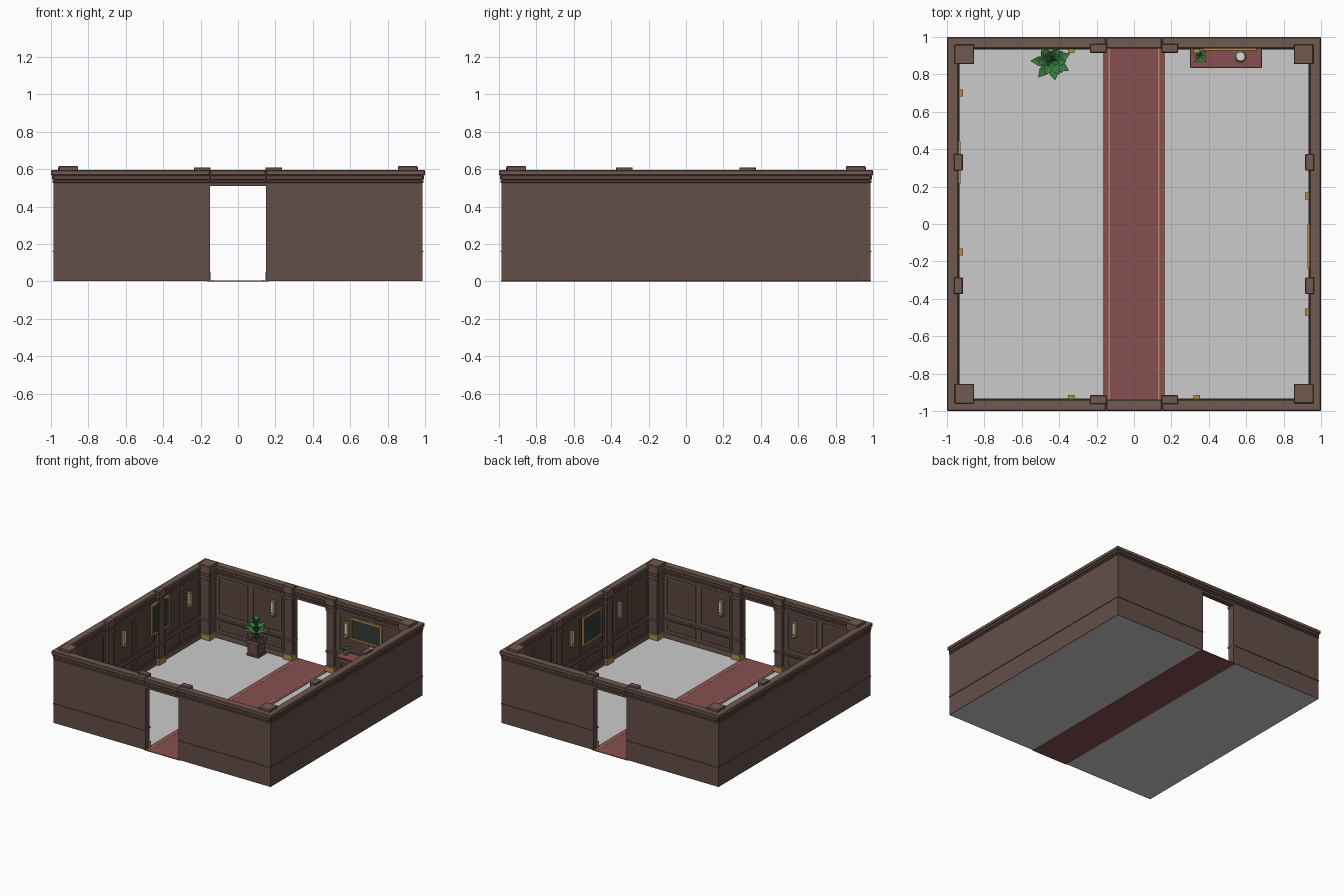
import bpy, math, random
from mathutils import Vector, Matrix

if "Cube" in bpy.data.objects:
    bpy.data.objects.remove(bpy.data.objects["Cube"])
random.seed(3)

def mat(name, c):
    m = bpy.data.materials.new(name)
    m.diffuse_color = (*c, 1)
    m.use_nodes = True
    m.node_tree.nodes["Principled BSDF"].inputs["Base Color"].default_value = m.diffuse_color
    return m

WALL = mat("dark_wood", (.125, .077, .064))
TRIM = mat("wood_trim", (.165, .1, .08))
PANEL = mat("panel_wood", (.105, .062, .05))
GOLD = mat("brass", (.42, .27, .08))
RED = mat("carpet_red", (.24, .08, .08))
STRIPE = mat("carpet_gold", (.45, .25, .12))
LEAF = mat("leaf_green", (.04, .2, .05))
SOIL = mat("soil", (.03, .02, .015))
CANVAS = mat("canvas", (.035, .045, .035))
CREAM = mat("cream_glass", (.75, .7, .55))

def mesh(name, verts, faces, m=None):
    me = bpy.data.meshes.new(name)
    me.from_pydata(verts, [], faces)
    if m: me.materials.append(m)
    o = bpy.data.objects.new(name, me)
    bpy.context.collection.objects.link(o)
    return o

def box(name, x0, x1, y0, y1, z0, z1, m, bevel=0, M=None):
    v = [Vector((x, y, z)) for z in (z0, z1) for x, y in ((x0, y0), (x1, y0), (x1, y1), (x0, y1))]
    if M: v = [M @ p for p in v]
    f = [(3, 2, 1, 0), (4, 5, 6, 7)] + [(i, (i + 1) % 4, (i + 1) % 4 + 4, i + 4) for i in range(4)]
    o = mesh(name, v, f, m)
    if bevel:
        b = o.modifiers.new("bevel", 'BEVEL')
        b.width, b.segments = bevel, 1
    return o

def lathe(name, prof, loc, m, n=16, M=Matrix()):
    # revolve (radius, height) pairs around a vertical axis
    v, f, L = [], [], len(prof)
    for r, z in prof:
        v += [M @ (Vector(loc) + Vector((r * math.cos(2 * math.pi * i / n), r * math.sin(2 * math.pi * i / n), z))) for i in range(n)]
    for k in range(L - 1):
        f += [(k * n + i, k * n + (i + 1) % n, (k + 1) * n + (i + 1) % n, (k + 1) * n + i) for i in range(n)]
    f += [tuple(reversed(range(n))), tuple(range((L - 1) * n, L * n))]
    return mesh(name, v, f, m)

def leaf(name, base, ang, length, rise, width):
    # folded pointed leaf that arches outwards
    d = Vector((math.cos(ang), math.sin(ang), 0))
    s = Vector((-d.y, d.x, 0))
    v = []
    for t, w in ((0, .15), (.35, .9), (.65, .8), (1, 0.02)):
        c = Vector(base) + d * length * t + Vector((0, 0, rise * (1.7 * t - .9 * t * t)))
        v += [c + s * width * w + Vector((0, 0, .25 * width * w)), c, c - s * width * w + Vector((0, 0, .25 * width * w))]
    f = [(k * 3 + j, k * 3 + j + 1, k * 3 + j + 4, k * 3 + j + 3) for k in range(3) for j in range(2)]
    return mesh(name, v, f, LEAF)

# floor and runner carpet
mesh("floor", [(-.985, -.985, .002), (.985, -.985, .002), (.985, .985, .002), (-.985, .985, .002)], [(0, 1, 2, 3)])
box("carpet", -.165, .165, -.99, .99, 0, .005, RED)
for s in (-1, 1):
    box("carpet_stripe", s * .132 - .005, s * .132 + .005, -.985, .985, .004, .0065, STRIPE)

IN, OUT = .945, .987   # inner and outer wall planes

def frame(name, M, u0, u1, z0, z1, w, d0, d1, m):
    # rectangular moulding on a wall, standing from depth d0 to d1
    for a, b, c, d in ((u0, u1, z0, z0 + w), (u0, u1, z1 - w, z1), (u0, u0 + w, z0 + w, z1 - w), (u1 - w, u1, z0 + w, z1 - w)):
        box(name, a, b, d0, d1, c, d, m, 0, M)

def wall_run(M, a, b):
    # one straight stretch of wall with its mouldings; wall faces inward from +y
    box("wall", a, b, IN, OUT, .003, .57, WALL, 0, M)
    box("outer_rail", a, b, OUT - .002, OUT + .005, .157, .163, WALL, 0, M)
    trims(M, a, b)
    box("baseboard", a, b, IN - .01, IN + .001, .003, .045, TRIM, .003, M)
    box("chair_rail", a, b, IN - .012, IN + .001, .157, .173, TRIM, .003, M)

def trims(M, a, b):
    box("cornice", a, b, .938, 1, .566, .596, TRIM, .005, M)
    box("cornice_step", a, b, IN - .004, .995, .545, .566, WALL, .003, M)
    box("cornice_bead", a, b, IN - .003, .992, .527, .54, WALL, .003, M)

def panels(M, a, b, n):
    w = (b - a) / n
    for i in range(n):
        u0, u1 = a + i * w + .02, a + (i + 1) * w - .02
        for name, z0, z1 in (("upper_panel", .195, .505), ("lower_panel", .06, .145)):
            frame(name + "_moulding", M, u0, u1, z0, z1, .01, IN - .007, IN + .001, TRIM)
            box(name, u0 + .01, u1 - .01, IN - .002, IN + .001, z0 + .01, z1 - .01, PANEL, 0, M)

def pilaster(M, u, half, y0, y1, top):
    # shaft with brass foot, collar and cap
    h = half - .008
    box("pilaster_shaft", u - h, u + h, y0 + .008, y1 - .008, .003, top - .01, WALL, .003, M)
    box("pilaster_foot", u - half, u + half, y0, y1 - .006, .003, .05, GOLD, .003, M)
    box("pilaster_collar", u - half + .003, u + half - .003, y0 + .003, y1 - .006, .157, .175, TRIM, .003, M)
    box("pilaster_capital", u - half + .003, u + half - .003, y0 + .003, y1 - .006, .5, .525, TRIM, .003, M)
    box("pilaster_cap", u - half, u + half, y0, y1, .55, top, TRIM, .004, M)

def sconce(M, u):
    box("sconce_plate", u - .02, u + .02, IN - .01, IN, .325, .45, GOLD, .003, M)
    box("sconce_cup", u - .018, u + .018, IN - .03, IN - .008, .325, .35, GOLD, .003, M)
    box("sconce_shade", u - .015, u + .015, IN - .027, IN - .009, .35, .442, CREAM, .004, M)
    box("sconce_top", u - .018, u + .018, IN - .03, IN - .008, .44, .447, GOLD, 0, M)

def painting(M, u0, u1, z0, z1):
    frame("painting_frame", M, u0, u1, z0, z1, .014, IN - .018, IN, GOLD)
    box("painting_canvas", u0 + .01, u1 - .01, IN - .01, IN, z0 + .01, z1 - .01, CANVAS, 0, M)

def rot(deg): return Matrix.Rotation(math.radians(deg), 4, 'Z')
BACK, LEFT, FRONT, RIGHT = rot(0), rot(90), rot(180), rot(270)

# front and back walls with doorways
for M in (BACK, FRONT):
    for a, b in ((-OUT, -.15), (.15, OUT)):
        wall_run(M, a, b)
    panels(M, -.86, -.24, 2)
    panels(M, .24, .86, 2)
    box("door_lintel", -.15, .15, IN, OUT, .51, .57, WALL, 0, M)
    trims(M, -.15, .15)
    for s in (-1, 1):
        pilaster(M, s * .191, .045, .915, .963, .61)
        sconce(M, s * .335)
# solid side walls
for M in (LEFT, RIGHT):
    wall_run(M, -OUT, OUT)
    for a, b in ((-.86, -.38), (-.28, .28), (.38, .86)):
        panels(M, a, b, 2)
    for s in (-1, 1):
        pilaster(M, s * .33, .045, .915, .963, .61)
# corner cornice blocks and corner pilasters
for M in (BACK, LEFT, FRONT, RIGHT):
    box("cornice_corner", .94, 1, .94, 1, .566, .596, TRIM, .005, M)
    pilaster(M, .907, .052, .855, .96, .616)
# wall u axis: left wall u = y, right wall u = -y
for y in (.70, -.15): sconce(LEFT, y)
for y in (.15, -.47): sconce(RIGHT, -y)
painting(LEFT, .215, .445, .27, .52)
painting(RIGHT, 0, .24, .27, .5)
painting(BACK, .37, .655, .32, .5)

# console table
box("table_top", .3, .685, .835, .942, .185, .2, RED, .003)
box("table_apron", .315, .67, .848, .935, .155, .186, TRIM)
for x in (.325, .66):
    for y in (.857, .925):
        box("table_leg", x - .01, x + .01, y - .01, y + .01, .003, .157, TRIM)
box("table_shelf", .32, .665, .852, .93, .05, .06, TRIM)

# table lamp
lathe("lamp_base", [(.026, .2), (.026, .207), (.01, .215), (.017, .235), (.006, .255), (.006, .27)], (.57, .895, 0), GOLD)
lathe("lamp_shade", [(.033, .26), (.03, .263), (.024, .31), (.02, .312)], (.57, .895, 0), CREAM)

# small potted plant
lathe("small_pot", [(.014, .2), (.02, .23), (.017, .232)], (.355, .895, 0), GOLD, 10)
for i in range(8):
    leaf("small_leaf", (.355, .895, .23), i * math.pi / 4, .032 + .012 * (i % 2), .04 - .015 * (i % 2), .011)

# large floor plant in square planter
X, Y = -.44, .868
box("planter_foot", X - .055, X + .055, Y - .055, Y + .055, .003, .02, TRIM, .003)
box("planter_body", X - .048, X + .048, Y - .048, Y + .048, .015, .11, WALL, .003)
frame("planter_rim", Matrix.Translation((X, Y, .12)) @ Matrix.Rotation(math.pi / 2, 4, 'X'), -.057, .057, -.057, .057, .014, -.012, .012, TRIM)
box("planter_soil", X - .045, X + .045, Y - .045, Y + .045, .11, .125, SOIL)
lathe("plant_stem", [(.008, .12), (.005, .24)], (X, Y, 0), LEAF, 6)
for count, length, rise, z, width in ((7, .108, .06, .16, .03), (6, .08, .09, .18, .026), (5, .04, .11, .215, .018)):
    for i in range(count):
        a = 2 * math.pi * i / count + count * .7
        reach = min(length * random.uniform(.9, 1.05), .072 / max(math.sin(a), .01))
        leaf("plant_leaf", (X, Y, z), a, reach, rise * random.uniform(.9, 1.1), width)
